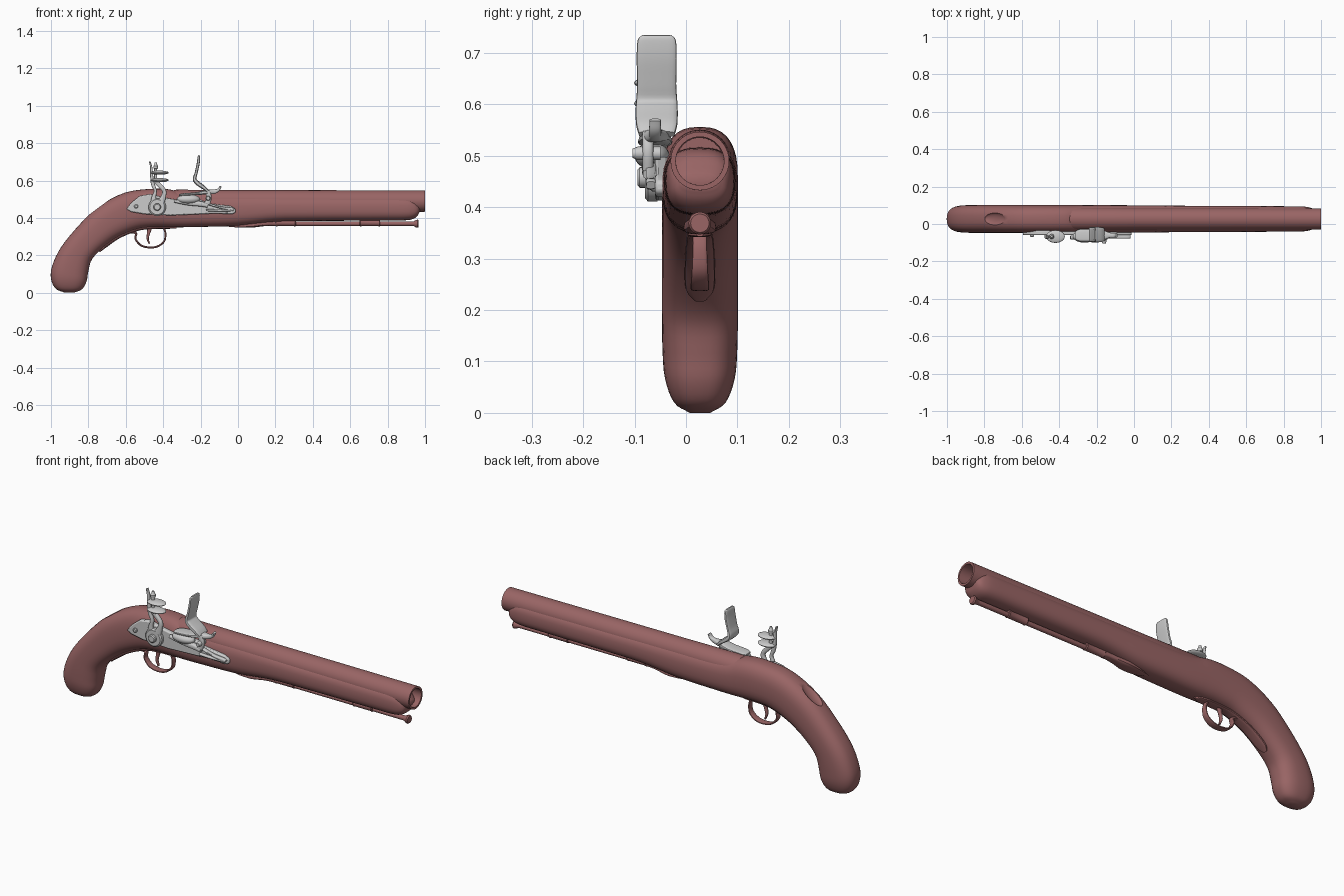
import bpy, bmesh, math
from mathutils import Vector

CY = 0.027  # centre plane of stock and barrel
wood = bpy.data.materials.new("red_brown")
wood.diffuse_color = (0.32, 0.13, 0.13, 1)


def finish(ob, mat=None, angle=35):
    if mat:
        ob.data.materials.append(mat)
    bpy.ops.object.select_all(action='DESELECT')
    ob.select_set(True)
    bpy.context.view_layer.objects.active = ob
    bpy.ops.object.shade_smooth_by_angle(angle=math.radians(angle))
    return ob


def mesh_object(name, bm):
    bmesh.ops.recalc_face_normals(bm, faces=bm.faces)
    me = bpy.data.meshes.new(name)
    bm.to_mesh(me)
    bm.free()
    ob = bpy.data.objects.new(name, me)
    bpy.context.collection.objects.link(ob)
    return ob


def skin(name, rings):
    bm = bmesh.new()
    vs = [[bm.verts.new(p) for p in r] for r in rings]
    n = len(vs[0])
    for a, b in zip(vs, vs[1:]):
        for i in range(n):
            j = (i + 1) % n
            bm.faces.new((a[i], a[j], b[j], b[i]))
    bm.faces.new(vs[0])
    bm.faces.new(vs[-1])
    return mesh_object(name, bm)


def spline(pts, sub):
    P = [Vector(p) for p in pts]
    P = [2 * P[0] - P[1]] + P + [2 * P[-1] - P[-2]]
    out = []
    for a, b, c, d in zip(P, P[1:], P[2:], P[3:]):
        for k in range(sub):
            t = k / sub
            out.append(0.5 * (2 * b + (c - a) * t + (2 * a - 5 * b + 4 * c - d) * t * t
                              + (3 * b - a - 3 * c + d) * t ** 3))
    return out + [P[-2]]


def power(v, e):
    return math.copysign(abs(v) ** (2 / e), v)


def loft(name, stations, y, n=24, e=2.5):
    """stations: top x, top z, bottom x, bottom z, half width"""
    rings = []
    for tx, tz, bx, bz, hw in stations:
        ring = []
        for i in range(n):
            a = 2 * math.pi * i / n
            s = power(math.sin(a), e)
            ring.append(((tx + bx) / 2 + s * (tx - bx) / 2, y + hw * power(math.cos(a), e),
                         (tz + bz) / 2 + s * (tz - bz) / 2))
        rings.append(ring)
    return skin(name, rings)


def sweep(name, pts, y, mat=None, sub=5, n=16, e=3):
    """pts: x, z, half thickness, half width"""
    P = spline([Vector(p) for p in pts], sub)
    st = []
    for i, p in enumerate(P):
        d = P[min(i + 1, len(P) - 1)] - P[max(i - 1, 0)]
        nx, nz = Vector((-d[1], d[0])).normalized() * p[2]
        st.append((p[0] + nx, p[1] + nz, p[0] - nx, p[1] - nz, p[3]))
    return finish(loft(name, st, y, n, e), mat)


def lathe(name, centre, profile, axis='X', mat=None, n=32):
    rings = []
    for t, r in profile:
        ring = []
        for i in range(n):
            a = 2 * math.pi * i / n
            u, v = r * math.cos(a), r * math.sin(a)
            p = {'X': (t, u, v), 'Y': (u, t, v), 'Z': (u, v, t)}[axis]
            ring.append(Vector(centre) + Vector(p))
        rings.append(ring)
    return finish(skin(name, rings), mat)


def ellipsoid(name, centre, radii, mat=None, tilt=0):
    bm = bmesh.new()
    bmesh.ops.create_uvsphere(bm, u_segments=24, v_segments=14, radius=1)
    ob = mesh_object(name, bm)
    ob.location, ob.scale, ob.rotation_euler = centre, radii, (0, tilt, 0)
    return finish(ob, mat)


def plate(name, outline, y0, y1, bevel):
    bm = bmesh.new()
    f = bm.faces.new([bm.verts.new((p[0], y0, p[1])) for p in outline])
    g = bmesh.ops.extrude_face_region(bm, geom=[f])
    bmesh.ops.translate(bm, vec=(0, y1 - y0, 0),
                        verts=[v for v in g["geom"] if isinstance(v, bmesh.types.BMVert)])
    ob = mesh_object(name, bm)
    m = ob.modifiers.new("bevel", 'BEVEL')
    m.width, m.segments = bevel, 2
    return finish(ob)


# Stock: butt, curved grip and long fore-end
stock = loft("stock", spline([
    (-.925, .000, -.88, .000, .020), (-.975, .022, -.835, .018, .050),
    (-1.00, .075, -.81, .060, .068), (-.993, .145, -.80, .115, .073),
    (-.945, .245, -.78, .180, .074), (-.845, .367, -.715, .245, .074),
    (-.740, .465, -.635, .300, .074), (-.605, .535, -.535, .340, .074),
    (-.470, .555, -.45, .350, .074), (-.370, .553, -.37, .350, .074),
    (-.300, .535, -.30, .350, .074), (-.200, .525, -.20, .352, .074),
    (0.00, .523, 0.00, .358, .073), (.200, .520, .20, .380, .071),
    (.400, .518, .40, .384, .070), (.600, .517, .60, .385, .069),
    (.780, .516, .78, .386, .068), (.890, .515, .89, .387, .067),
    (.935, .505, .935, .394, .062), (.960, .480, .960, .412, .052),
    (.972, .465, .972, .435, .035)], 4), CY, 36, 2.6)

# Thumb recess cut into the back of the grip
cutter = ellipsoid("thumb_cutter", (-.742, CY, .465), (.075, .034, .018), None, math.radians(-40))
cutter.hide_render = True
m = stock.modifiers.new("thumb_recess", 'BOOLEAN')
m.operation, m.object, m.solver = 'DIFFERENCE', cutter, 'EXACT'
bpy.context.view_layer.objects.active = stock
bpy.ops.object.modifier_apply(modifier=m.name)
bpy.data.objects.remove(cutter)
finish(stock, wood, 40)

# Barrel with an open bore
lathe("barrel", (0, CY, .49), [(-.36, .045), (-.35, .056), (-.33, .061), (0, .059), (1, .057),
      (1, .047), (.6, .045)], 'X', wood, 40)

# Ramrod with its pipes
lathe("ramrod", (0, CY, .369), [(.1, .012), (.925, .012), (.94, .013), (.95, .019), (.96, .022),
      (.966, .018)], 'X', wood, 20)
for i, x in enumerate((.20, .65)):
    lathe(f"ramrod_pipe_{i + 1}", (x, CY, .374), [(0, .017), (.004, .020), (.012, .018),
          (.098, .018), (.106, .020), (.11, .017)], 'X', wood, 20)
sweep("tail_pipe", [(-.06, .358, .004, .004), (0, .356, .007, .025), (.07, .361, .013, .032),
      (.13, .368, .013, .024), (.17, .373, .015, .02), (.205, .373, .016, .018)], CY, wood, 4)

# Trigger, guard bow and guard strap along the grip
sweep("trigger_guard", [(-.40, .352, .006, .014), (-.388, .318, .005, .014), (-.395, .275, .005, .016),
      (-.43, .248, .005, .018), (-.475, .242, .005, .018), (-.52, .254, .005, .017),
      (-.548, .288, .005, .015), (-.545, .318, .006, .014), (-.575, .325, .007, .014)], CY, wood)
sweep("guard_strap", [(-.33, .348, .005, .006), (-.37, .349, .007, .022), (-.45, .348, .007, .024),
      (-.535, .339, .008, .026), (-.635, .299, .008, .029), (-.715, .244, .008, .028),
      (-.742, .221, .006, .012)], CY, wood)
sweep("trigger", [(-.47, .355, .014, .009), (-.478, .32, .009, .008), (-.483, .29, .006, .008),
      (-.474, .262, .004, .006)], CY, wood)

# Lock plate
plate("lock_plate", [(-.597, .447), (-.57, .482), (-.525, .518), (-.47, .528), (-.39, .508),
      (-.33, .498), (-.2, .498), (-.16, .478), (-.04, .464), (-.014, .45), (-.012, .43),
      (-.03, .42), (-.12, .424), (-.2, .42), (-.36, .413), (-.5, .42), (-.57, .432)],
      -.035, -.06, .006)

# Cock: base, two struts, jaws, spur and clamp screw
CK = -.07
lathe("cock_base", (-.432, 0, .458), [(-.055, .047), (-.074, .047), (-.08, .04)], 'Y')
lathe("cock_screw", (-.432, 0, .458), [(-.075, .02), (-.09, .02), (-.094, .015)], 'Y', None, 20)
sweep("cock_front_strut", [(-.42, .47, .025, .01), (-.40, .51, .014, .01), (-.395, .545, .011, .01),
      (-.42, .575, .012, .01), (-.445, .60, .012, .01)], CK)
sweep("cock_rear_strut", [(-.45, .47, .02, .009), (-.45, .51, .012, .009), (-.442, .545, .008, .009),
      (-.455, .58, .01, .009), (-.462, .63, .008, .009), (-.464, .67, .006, .009),
      (-.472, .702, .004, .008)], CK)
for nm, z in (("lower_jaw", .602), ("upper_jaw", .642)):
    ellipsoid(nm, (-.42, -.067, z), (.05, .034, .011))
lathe("jaw_screw", (-.44, -.067, .60), [(0, .008), (.062, .008), (.064, .012), (.07, .013),
      (.078, .013), (.085, .008), (.095, .006)], 'Z', None, 16)

# Pan, frizzen and spring
ellipsoid("flash_pan", (-.265, -.066, .50), (.062, .034, .026))
sweep("pan_bridge", [(-.34, .49, .008, .01), (-.27, .48, .012, .012), (-.2, .475, .014, .014),
      (-.16, .465, .01, .012)], -.072)
sweep("frizzen_face", [(-.208, .735, .004, .028), (-.209, .725, .007, .037), (-.213, .69, .008, .039),
      (-.224, .64, .008, .038), (-.232, .607, .010, .040), (-.215, .585, .012, .041),
      (-.18, .56, .010, .040), (-.162, .542, .008, .035)], -.057, None, 4, 20, 4)
sweep("pan_cover", [(-.315, .522, .005, .02), (-.29, .525, .007, .032), (-.22, .53, .008, .033),
      (-.17, .538, .012, .028), (-.13, .54, .012, .014), (-.105, .55, .008, .012),
      (-.092, .57, .005, .011)], -.06)
sweep("frizzen_leg", [(-.165, .545, .014, .011), (-.155, .51, .014, .011), (-.165, .475, .016, .011)],
      -.074)
lathe("frizzen_pivot", (-.16, 0, .505), [(-.05, .013), (-.094, .013), (-.104, .009)], 'Y', None, 16)
sweep("frizzen_spring_upper", [(-.19, .482, .005, .01), (-.15, .472, .006, .01), (-.09, .455, .006, .01),
      (-.035, .448, .008, .01), (-.022, .443, .008, .009)], -.068)
sweep("frizzen_spring_lower", [(-.17, .442, .006, .009), (-.1, .44, .006, .009),
      (-.03, .443, .007, .009)], -.068)
for i, (x, z) in enumerate(((-.545, .462), (-.06, .442))):
    lathe(f"lock_screw_{i + 1}", (x, 0, z), [(-.055, .011), (-.066, .011), (-.069, .007)], 'Y', None, 16)
